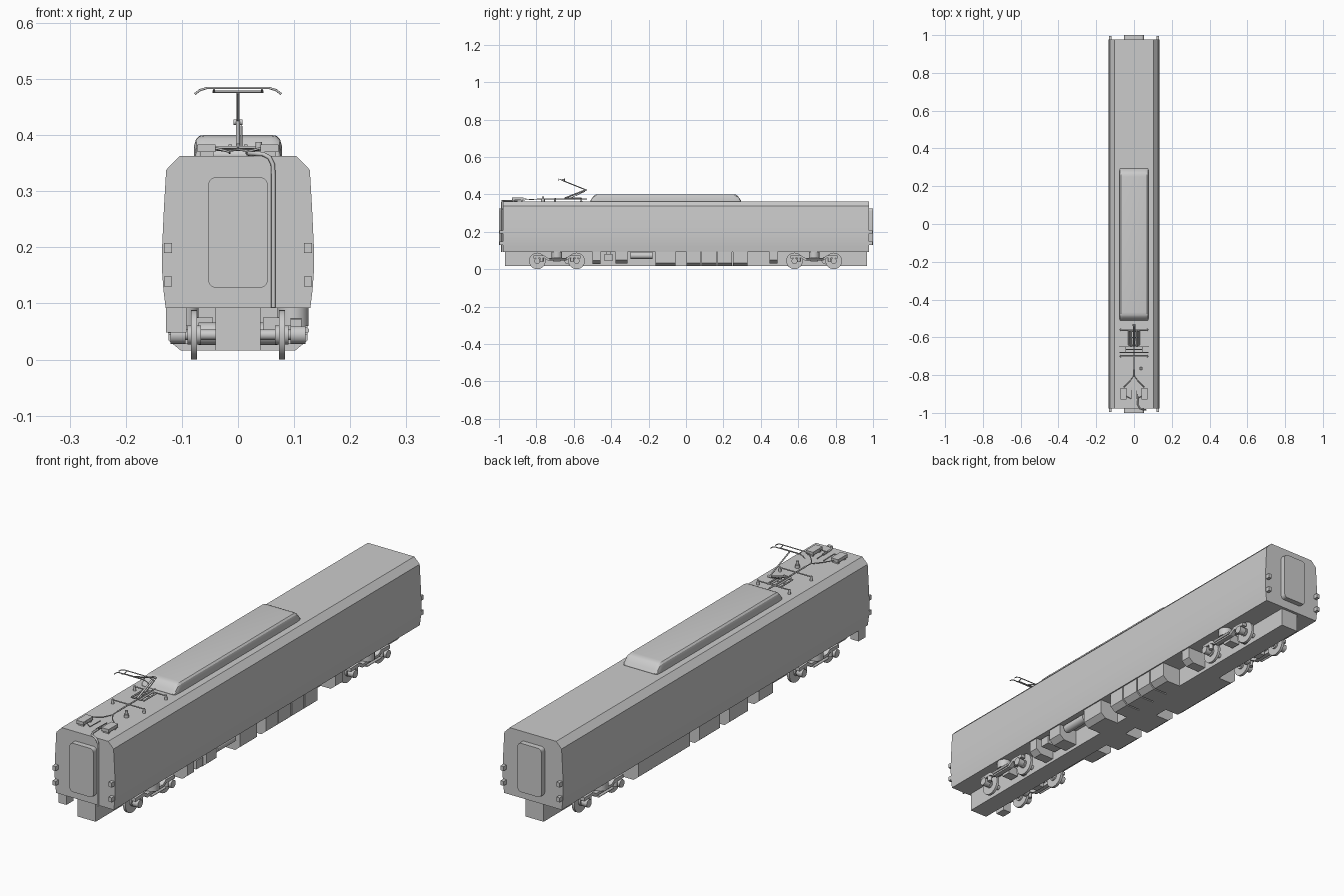
import bpy, bmesh, math
from mathutils import Vector


def make(name, verts, faces, angle=30):
    me = bpy.data.meshes.new(name)
    me.from_pydata(verts, [], faces)
    bm = bmesh.new()
    bm.from_mesh(me)
    bmesh.ops.recalc_face_normals(bm, faces=bm.faces)
    bm.to_mesh(me)
    bm.free()
    me.shade_smooth()
    me.set_sharp_from_angle(angle=math.radians(angle))
    ob = bpy.data.objects.new(name, me)
    bpy.context.collection.objects.link(ob)
    return ob


def loft(name, rings, angle=30):
    n = len(rings[0])
    verts = [v for r in rings for v in r]
    faces = [tuple(range(n)), tuple(range(len(verts) - n, len(verts)))]
    for k in range(len(rings) - 1):
        for i in range(n):
            j = (i + 1) % n
            faces.append((k * n + i, k * n + j, (k + 1) * n + j, (k + 1) * n + i))
    return make(name, verts, faces, angle)


def prism(name, pts, lo, hi, axis='Y', angle=30):
    # profile is (x, z) extruded along Y, or (y, z) extruded along X
    put = (lambda p, d: (p[0], d, p[1])) if axis == 'Y' else (lambda p, d: (d, p[0], p[1]))
    return loft(name, [[put(p, d) for p in pts] for d in (lo, hi)], angle)


def box(name, x, y, z):
    return prism(name, [(x[0], z[0]), (x[1], z[0]), (x[1], z[1]), (x[0], z[1])], *y)


def rod(name, a, b, r, n=12, r2=None):
    a, b = Vector(a), Vector(b)
    q = (b - a).to_track_quat('Z', 'Y')
    ring = lambda c, rad: [c + q @ Vector((rad * math.cos(t), rad * math.sin(t), 0))
                           for t in [2 * math.pi * i / n for i in range(n)]]
    return loft(name, [ring(a, r), ring(b, r if r2 is None else r2)], 40)


def pipe(name, pts, r):
    cu = bpy.data.curves.new(name, 'CURVE')
    cu.dimensions = '3D'
    cu.bevel_depth, cu.bevel_resolution, cu.use_fill_caps = r, 2, True
    sp = cu.splines.new('POLY')
    sp.points.add(len(pts) - 1)
    for p, c in zip(sp.points, pts):
        p.co = (*c, 1)
    ob = bpy.data.objects.new(name, cu)
    bpy.context.collection.objects.link(ob)
    return ob


def round_rect(hw, z0, z1, r, n=5):
    pts = []
    for k, (cx, cz) in enumerate([(hw - r, z1 - r), (r - hw, z1 - r), (r - hw, z0 + r), (hw - r, z0 + r)]):
        for i in range(n + 1):
            t = math.pi / 2 * (k + i / n)
            pts.append((cx + r * math.cos(t), cz + r * math.sin(t)))
    return pts


# Body shell with slightly bulged sides and chamfered roof edges
half = [(0.129, 0.092), (0.133, 0.125), (0.1355, 0.16), (0.1355, 0.195),
        (0.132, 0.27), (0.128, 0.338), (0.104, 0.3625)]
prism("body_shell", half + [(-x, z) for x, z in reversed(half)], -0.978, 0.978)

# Central underfloor duct
box("underfloor_beam", (-0.04, 0.04), (-0.967, 0.967), (0.016, 0.093))

# Ends: gangway plates and corner brackets
for e, end in ((-1, "front"), (1, "rear")):
    prism(end + "_gangway", round_rect(0.053, 0.128, 0.325, 0.014), e * 0.97, e * 1.0)
    for s in (-1, 1):
        for z in (0.13, 0.19):
            box(end + "_corner_bracket", (s * 0.118, s * 0.132), (e * 0.97, e * 0.996), (z, z + 0.018))

# Rooftop unit with sloping rounded ends
def roof_ring(y, w, h):
    p = [(w, 0.358), (w, 0.3625 + h * 0.5), (w - 0.003, 0.3625 + h * 0.8),
         (w - 0.009, 0.3625 + h * 0.96), (w - 0.018, 0.3625 + h)]
    return [(x, y, z) for x, z in p + [(-x, z) for x, z in reversed(p)]]

ends = [(0, 0.072, 0.003), (0.008, 0.076, 0.015), (0.02, 0.077, 0.031), (0.03, 0.078, 0.036), (0.045, 0.078, 0.0375)]
loft("roof_unit", [roof_ring(-0.512 + d, w, h) for d, w, h in ends]
     + [roof_ring(0.295 - d, w, h) for d, w, h in reversed(ends)])

# Pantograph base, insulators and feet
for s in (-1, 1):
    pipe("pantograph_base_rail", [(s * 0.028, -0.56, 0.377), (s * 0.028, -0.64, 0.377)], 0.003)
    for y in (-0.56, -0.70):
        pipe("pantograph_foot_bar", [(0, y, 0.378), (s * 0.07, y, 0.378)], 0.0025)
        rod("roof_insulator", (s * 0.07, y, 0.36), (s * 0.07, y, 0.381), 0.006, 10, 0.004)
    pipe("pantograph_spring", [(s * 0.014, -0.56, 0.38), (s * 0.014, -0.65, 0.38)], 0.004)
for y in (-0.565, -0.60, -0.64):
    pipe("pantograph_cross_bar", [(-0.03, y, 0.377), (0.03, y, 0.377)], 0.003)
pipe("pantograph_base_spine", [(0, -0.53, 0.376), (0, -0.77, 0.376)], 0.003)

# Pantograph arms
pipe("pantograph_lower_arm", [(0, -0.645, 0.381), (0, -0.535, 0.424)], 0.004)
pipe("pantograph_thrust_rod", [(0.006, -0.62, 0.379), (0.006, -0.54, 0.416)], 0.0018)
pipe("pantograph_upper_arm", [(0, -0.53, 0.422), (0, -0.665, 0.476)], 0.0028)
rod("pantograph_elbow", (-0.008, -0.535, 0.423), (0.008, -0.535, 0.423), 0.005)

# Pantograph collector head with drooping horns
pipe("collector_pivot", [(-0.045, -0.665, 0.477), (0.045, -0.665, 0.477)], 0.002)
horn = [(0.077, 0.473), (0.068, 0.48), (0.055, 0.484)]
for y in (-0.65, -0.68):
    pts = [(x, y, z) for x, z in horn]
    pipe("collector_strip", pts + [(-x, y, z) for x, y, z in reversed(pts)], 0.002)
for s in (-1, 1):
    pipe("collector_link", [(s * 0.043, -0.65, 0.482), (s * 0.043, -0.665, 0.477), (s * 0.043, -0.68, 0.482)], 0.0018)

# Roof switch boxes, arrester and cables
for s in (-1, 1):
    box("roof_switch_box", (s * 0.04, s * 0.072), (-0.93, -0.868), (0.37, 0.383))
    for y in (-0.92, -0.878):
        box("switch_box_foot", (s * 0.044, s * 0.068), (y - 0.004, y + 0.004), (0.36, 0.371))
    pipe("roof_cable", [(0, -0.80, 0.374), (s * 0.02, -0.83, 0.372), (s * 0.055, -0.865, 0.376)], 0.002)
    pipe("roof_link_cable", [(s * 0.045, -0.91, 0.378), (s * 0.015, -0.925, 0.37), (s * 0.015, -0.86, 0.368)], 0.002)
pipe("roof_feed_cable", [(0, -0.77, 0.376), (0, -0.805, 0.374)], 0.002)
rod("surge_arrester", (0.037, -0.765, 0.36), (0.037, -0.765, 0.374), 0.01)
rod("surge_arrester_top", (0.037, -0.765, 0.374), (0.037, -0.765, 0.388), 0.006)

# Power cable running over the roof edge and down the front
pipe("front_power_cable", [(0.018, -0.90, 0.367), (0.02, -0.955, 0.367), (0.03, -0.977, 0.367), (0.045, -0.982, 0.366),
                           (0.056, -0.984, 0.36), (0.062, -0.984, 0.348), (0.063, -0.984, 0.33), (0.063, -0.984, 0.093)], 0.004)

# Bogies
for bogie, yc in (("front", -0.69), ("rear", 0.685)):
    for d in (-0.105, 0.105):
        y = yc + d
        rod(bogie + "_axle", (-0.115, y, 0.044), (0.115, y, 0.044), 0.0095)
        for s in (-1, 1):
            rod(bogie + "_wheel", (s * 0.073, y, 0.044), (s * 0.084, y, 0.044), 0.044, 32)
            rod(bogie + "_wheel_hub", (s * 0.066, y, 0.044), (s * 0.09, y, 0.044), 0.017, 16)
            rod(bogie + "_axle_box", (s * 0.094, y, 0.044), (s * 0.12, y, 0.044), 0.016, 12)
            rod(bogie + "_coil_spring", (s * 0.104, y - d * 0.22, 0.04), (s * 0.104, y - d * 0.22, 0.068), 0.009)
    for s in (-1, 1):
        up = [(-0.125, 0.058), (-0.07, 0.06), (-0.05, 0.047), (0.05, 0.047), (0.07, 0.06), (0.125, 0.058)]
        side = up + [(a, b + 0.014) for a, b in reversed(up)]
        prism(bogie + "_side_frame", [(yc + a, b) for a, b in side], s * 0.094, s * 0.113, 'X')
        rod(bogie + "_air_spring", (s * 0.098, yc, 0.06), (s * 0.098, yc, 0.093), 0.028, 20)
        rod(bogie + "_damper", (s * 0.122, yc - 0.04, 0.052), (s * 0.122, yc + 0.05, 0.052), 0.005)
        rod(bogie + "_motor", (s * 0.04, yc + s * 0.06, 0.046), (s * 0.07, yc + s * 0.06, 0.046), 0.02, 16)
        box(bogie + "_brake_unit", (s * 0.045, s * 0.09), (yc - 0.02, yc + 0.02), (0.04, 0.075))

# Underfloor equipment: side, start y, end y, bottom z
cases = [(1, -0.50, -0.457, 0.028), (1, -0.377, -0.313, 0.03), (1, -0.163, -0.056, 0.016),
         (1, 0.003, 0.077, 0.016), (1, 0.083, 0.163, 0.016), (1, 0.169, 0.245, 0.016), (1, 0.251, 0.33, 0.016),
         (1, 0.447, 0.49, 0.03), (-1, 0.15, 0.48, 0.016), (-1, -0.04, 0.09, 0.016),
         (-1, -0.22, -0.10, 0.016), (-1, -0.38, -0.29, 0.028)]
for s, y0, y1, z in cases:
    prof = [(0.035, z), (0.102, z), (0.124, z + 0.018), (0.124, 0.094), (0.035, 0.094)]
    prism("equipment_case", [(s * x, h) for x, h in prof], y0, y1)
box("small_equipment_case", (0.05, 0.118), (-0.435, -0.393), (0.045, 0.08))
box("small_case_hanger", (0.07, 0.09), (-0.425, -0.403), (0.075, 0.094))
rod("air_tank", (0.1, -0.297, 0.073), (0.1, -0.18, 0.073), 0.018, 20)
box("front_corner_case", (-0.128, -0.092), (-0.965, -0.92), (0.048, 0.093))
